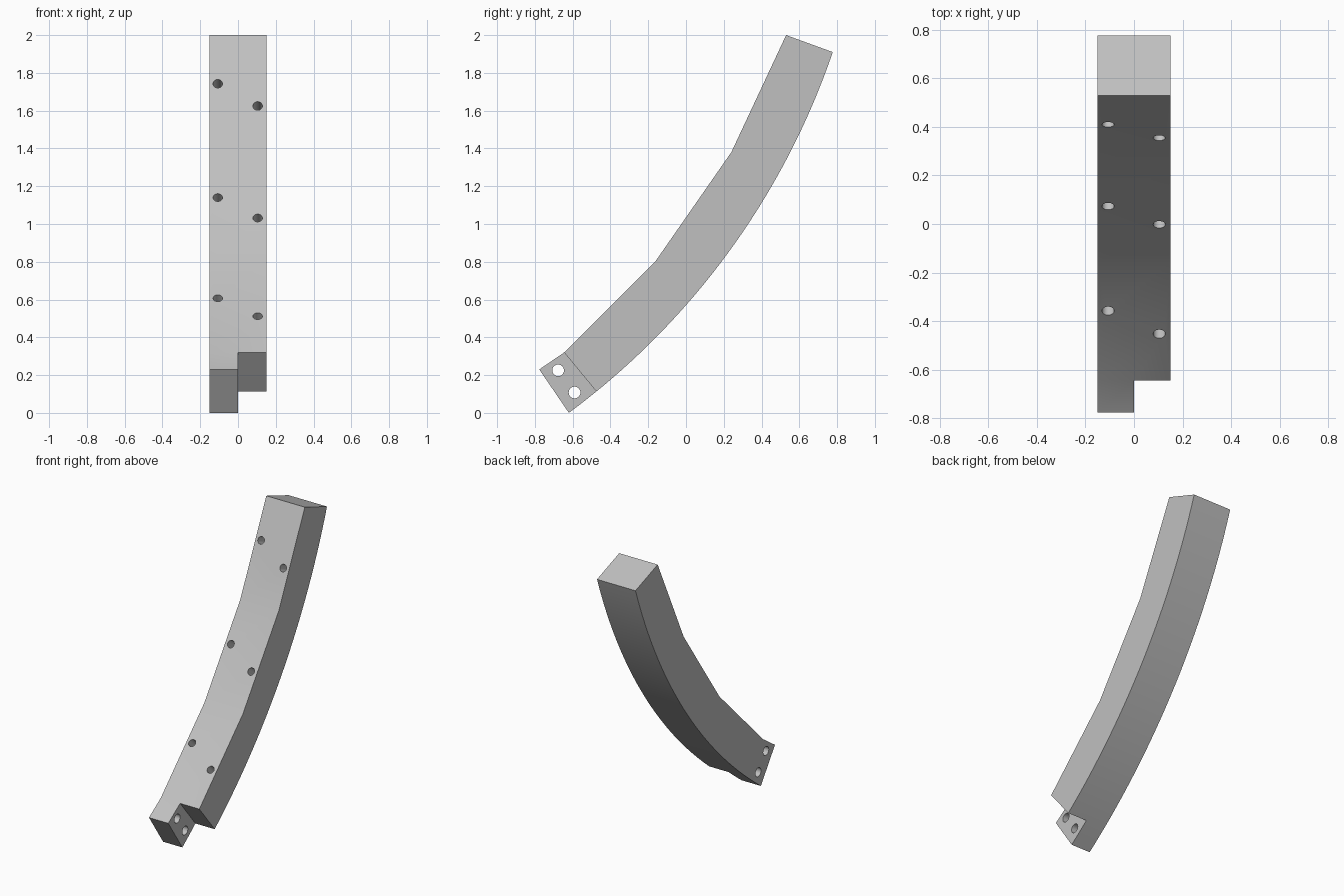
import bpy, bmesh, math
from mathutils import Vector

cube = bpy.data.objects.get("Cube")
if cube:
    bpy.data.objects.remove(cube)

HALF = 0.15
grey = bpy.data.materials.new("plain grey")
grey.use_nodes = True
colour = (0.53, 0.53, 0.53, 1)
grey.diffuse_color = colour
grey.node_tree.nodes["Principled BSDF"].inputs["Base Color"].default_value = colour


def prism(name, profile, x0, x1):
    """Extrude a (y, z) outline along x."""
    bm = bmesh.new()
    face = bm.faces.new([bm.verts.new((x0, y, z)) for y, z in profile])
    out = bmesh.ops.extrude_face_region(bm, geom=[face])
    moved = [v for v in out["geom"] if isinstance(v, bmesh.types.BMVert)]
    bmesh.ops.translate(bm, verts=moved, vec=(x1 - x0, 0, 0))
    bmesh.ops.recalc_face_normals(bm, faces=bm.faces)
    mesh = bpy.data.meshes.new(name)
    bm.to_mesh(mesh)
    bm.free()
    mesh.materials.append(grey)
    obj = bpy.data.objects.new(name, mesh)
    bpy.context.collection.objects.link(obj)
    return obj


def drill(name, centre, axis, radius, depth):
    """Cylindrical cutter centred on a point."""
    bpy.ops.mesh.primitive_cylinder_add(vertices=32, radius=radius, depth=depth, location=centre)
    obj = bpy.context.object
    obj.name = name
    obj.rotation_euler = Vector(axis).to_track_quat('Z', 'Y').to_euler()
    obj.data.materials.append(grey)
    return obj


def arc(a, b, sagitta, steps):
    """Points on a circular arc from a to b, bulging to the right of travel."""
    a, b = Vector(a), Vector(b)
    chord = b - a
    radius = chord.length ** 2 / (8 * sagitta) + sagitta / 2
    out = Vector((chord.y, -chord.x)).normalized()
    centre = (a + b) / 2 + out * (sagitta - radius)
    half = math.asin(chord.length / 2 / radius)
    along = chord.normalized()
    return [centre + radius * (out * math.cos(t) + along * math.sin(t))
            for t in (half * (2 * i / steps - 1) for i in range(steps + 1))]


# Curved beam: faceted inner side, arched outer side
inner = [(0.53, 2.0), (0.24, 1.38), (-0.16, 0.805), (-0.645, 0.32), (-0.777, 0.23)]
beam = prism("curved_beam", arc((-0.62, 0), (0.777, 1.91), 0.18, 40) + inner, -HALF, HALF)

# Half-width notch that leaves the joint tab
notch = [(-0.645, 0.32), (-0.48, 0.12), (-0.395, 0.02), (-0.6, -0.2), (-1.0, 0.2), (-0.73, 0.42)]
cutters = [prism("notch_cutter", notch, 0, 0.3)]

# Cross holes through the tab
for y, z in ((-0.677, 0.225), (-0.59, 0.108)):
    cutters.append(drill("tab_hole_cutter", (-0.075, y, z), (1, 0, 0), 0.031, 0.3))

# Staggered blind holes, square to each inner facet
for i, heights in enumerate(((1.743, 1.625), (1.14, 1.032), (0.607, 0.512))):
    top, low = Vector(inner[i]), Vector(inner[i + 1])
    run = (top - low).normalized()
    for x, z in zip((-0.107, 0.104), heights):
        y = low.x + (z - low.y) * run.x / run.y
        cutters.append(drill("face_hole_cutter", (x, y, z), (0, -run.y, run.x), 0.025, 0.3))

for cutter in cutters:
    cut = beam.modifiers.new(cutter.name, 'BOOLEAN')
    cut.object = cutter
    cut.solver = 'EXACT'

# Bake the cuts and drop the cutters
bpy.ops.object.select_all(action='DESELECT')
beam.select_set(True)
bpy.context.view_layer.objects.active = beam
for name in [m.name for m in beam.modifiers]:
    bpy.ops.object.modifier_apply(modifier=name)
for cutter in cutters:
    bpy.data.objects.remove(cutter)
bpy.ops.object.shade_smooth_by_angle(angle=math.radians(12))
for face in beam.data.polygons:
    face.material_index = 0
